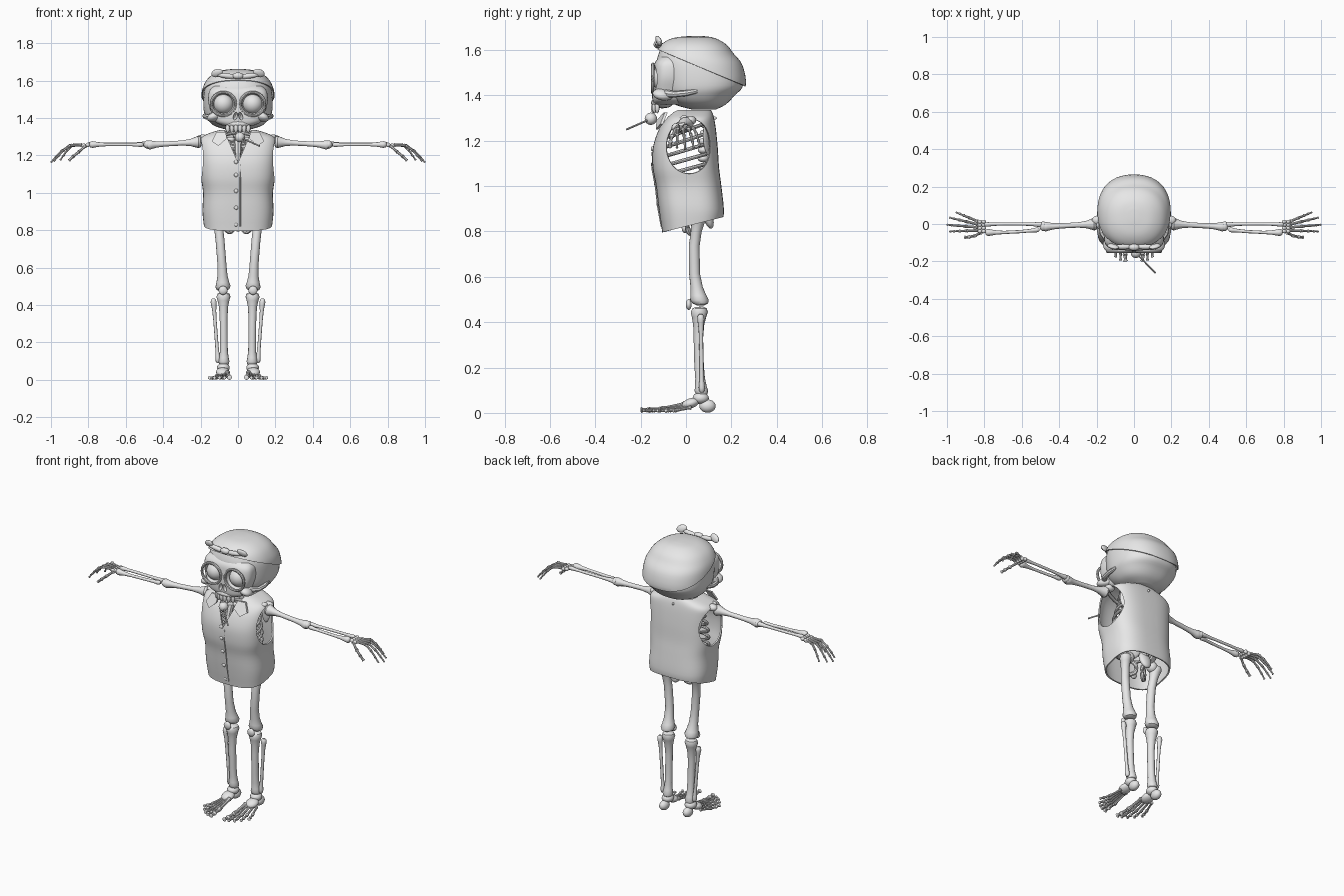
import bpy, bmesh, math
from mathutils import Vector, Matrix, Euler

default_cube = bpy.data.objects.get("Cube")
if default_cube:
    bpy.data.objects.remove(default_cube, do_unlink=True)

grey = bpy.data.materials.new("light_grey")
grey.use_nodes = True
grey.diffuse_color = (0.8, 0.8, 0.8, 1)
grey.node_tree.nodes["Principled BSDF"].inputs["Base Color"].default_value = (0.8, 0.8, 0.8, 1)
parts = []


def finish(name, bm):
    bmesh.ops.recalc_face_normals(bm, faces=bm.faces)
    mesh = bpy.data.meshes.new(name)
    bm.to_mesh(mesh)
    bm.free()
    mesh.materials.append(grey)
    obj = bpy.data.objects.new(name, mesh)
    bpy.context.collection.objects.link(obj)
    parts.append(obj)
    return obj


def loft(name, rings, capped=True, closed=False, cut=None):
    bm = bmesh.new()
    loops = [[bm.verts.new(p) for p in ring] for ring in rings]
    pairs = list(zip(loops, loops[1:]))
    if closed:
        pairs.append((loops[-1], loops[0]))
    for low, high in pairs:
        for i in range(len(low)):
            j = (i + 1) % len(low)
            bm.faces.new((low[i], low[j], high[j], high[i]))
    if capped and not closed:
        bm.faces.new(loops[0])
        bm.faces.new(loops[-1])
    if cut:
        bmesh.ops.bisect_plane(bm, geom=bm.verts[:] + bm.edges[:] + bm.faces[:],
                               plane_co=cut[0], plane_no=cut[1], clear_inner=True)
    return finish(name, bm)


def blob(name, centre, size, turn=(0, 0, 0), fine=16):
    bm = bmesh.new()
    matrix = Matrix.LocRotScale(Vector(centre), Euler(turn), Vector(size))
    bmesh.ops.create_uvsphere(bm, u_segments=fine, v_segments=fine // 2 + 2, radius=1, matrix=matrix)
    return finish(name, bm)


def tube(name, points, radii, sides=8, axis=None, closed=False):
    points = [Vector(p) for p in points]
    rings = []
    for i, p in enumerate(points):
        after = points[(i + 1) % len(points)] if closed else points[min(i + 1, len(points) - 1)]
        before = points[i - 1] if closed else points[max(i - 1, 0)]
        turn = (axis or after - before).to_track_quat('Z', 'Y')
        rings.append([p + turn @ Vector((math.cos(a), math.sin(a), 0)) * radii[i]
                      for a in (math.tau * k / sides for k in range(sides))])
    return loft(name, rings, closed=closed)


def bone(name, a, b, start, shaft, end, bend=(0, 0, 0), sides=10):
    # Knobbed long bone: swollen at both ends, slim in the middle
    a, b, bend = Vector(a), Vector(b), Vector(bend)
    shape = [(0, start * .45), (.02, start * .85), (.06, start), (.11, start * .85),
             (.2, (shaft + start) / 2.4), (.35, shaft), (.65, shaft), (.8, (shaft + end) / 2.4),
             (.89, end * .85), (.94, end), (.98, end * .85), (1, end * .45)]
    path = [a.lerp(b, t) + bend * math.sin(math.pi * t) for t, r in shape]
    return tube(name, path, [r for t, r in shape], sides, b - a)


def smooth_rows(rows, steps=4):
    # Catmull-Rom between profile rows
    v = [Vector(r) for r in rows]
    v = [v[0]] + v + [v[-1]]
    out = []
    for a, b, c, d in zip(v, v[1:], v[2:], v[3:]):
        for k in range(steps):
            t = k / steps
            out.append(b + (c - a) * t / 2 + (2 * a - 5 * b + 4 * c - d) * t * t / 2
                       + (3 * b - a - 3 * c + d) * t ** 3 / 2)
    return out + [v[-1]]


def ovals(rows, power, grow=0, count=56):
    # Each row: height, half width, front y, back y
    rings = []
    for z, rx, front, back in smooth_rows(rows):
        ring = []
        for k in range(count):
            c, s = math.cos(math.tau * k / count), math.sin(math.tau * k / count)
            x = math.copysign(abs(c) ** (2 / power), c) * (rx + grow)
            y = (front + back) / 2 + math.copysign(abs(s) ** (2 / power), s) * ((back - front) / 2 + grow)
            ring.append(Vector((x, y, z)))
        rings.append(ring)
    return rings


def apply_modifier(obj, kind, **settings):
    mod = obj.modifiers.new(kind.title(), kind)
    for key, value in settings.items():
        setattr(mod, key, value)
    bpy.context.view_layer.objects.active = obj
    bpy.ops.object.modifier_apply(modifier=mod.name)


def carve(targets, cutter):
    for obj in targets:
        apply_modifier(obj, 'BOOLEAN', operation='DIFFERENCE', solver='EXACT', object=cutter)
    parts.remove(cutter)
    bpy.data.objects.remove(cutter, do_unlink=True)


SIDES = ((1, "left"), (-1, "right"))

# Skull and face
skull_rows = [(1.337, .06, .03, .13), (1.36, .13, -.05, .175), (1.4, .168, -.1, .215),
              (1.445, .184, -.12, .252), (1.53, .183, -.13, .238), (1.58, .168, -.122, .2),
              (1.62, .137, -.1, .168), (1.647, .085, -.05, .12), (1.656, .02, .02, .07)]
skull = loft("skull", ovals(skull_rows, 2.3))
face = loft("face", ovals([(1.36, .085, -.14, .0), (1.38, .125, -.148, .0), (1.42, .14, -.15, .0),
                           (1.48, .158, -.147, .0), (1.54, .155, -.14, .0), (1.57, .13, -.115, .0)], 3))
for s, side in SIDES:
    carve([skull, face], blob("socket_cutter", (s * .078, -.16, 1.475), (.063, .075, .06), fine=32))
    carve([face], blob("nostril_cutter", (s * .014, -.155, 1.41), (.011, .03, .022), (0, s * -.3, 0)))
    blob(side + "_eyeball", (s * .078, -.1, 1.475), (.054, .054, .054), fine=32)
    rim = [(s * .078 + .065 * math.cos(a), -.146, 1.475 + .062 * math.sin(a))
           for a in (math.tau * k / 32 for k in range(32))]
    tube(side + "_eye_rim", rim, [.008] * 32, closed=True)
    blob(side + "_cheekbone", (s * .125, -.1, 1.405), (.04, .05, .025), (0, s * .4, s * .5))
    tube(side + "_cheek_arch", [(s * .13, -.1, 1.41), (s * .17, -.05, 1.405), (s * .178, 0, 1.41),
                                (s * .17, .05, 1.42)], [.018, .014, .013, .01])
blob("upper_jaw", (0, -.105, 1.368), (.075, .05, .025))
for k in range(6):
    x = (k - 2.5) * .022
    blob("upper_tooth", (x, -.145 + x * x * 6, 1.346), (.0115, .01, .025))

# Headscarf with a front knot
plane = (Vector((0, -.12, 1.6)), Vector((0, .16, .38)))
scarf = loft("headscarf", ovals(skull_rows, 2.3, .006), cut=plane)
apply_modifier(scarf, 'SOLIDIFY', thickness=.006, offset=1)
blob("scarf_knot", (0, -.125, 1.625), (.03, .018, .018))
for s, side in SIDES:
    blob(side + "_scarf_wing", (s * .06, -.122, 1.625), (.055, .014, .014), (0, s * -.12, 0))
    blob(side + "_scarf_end", (s * .112, -.12, 1.64), (.033, .012, .022), (.4, s * .35, s * .3))

# Lollipop
blob("lollipop", (.01, -.155, 1.297), (.027, .027, .027), fine=24)
tube("lollipop_stick", [(.01, -.155, 1.297), (.115, -.262, 1.25)], [.0045, .0045])

# Waistcoat shell with armholes and a V neck
rings = ovals([(.83, .183, -.105, .165), (.9, .19, -.12, .167), (1.0, .187, -.132, .156),
               (1.08, .198, -.147, .146), (1.17, .203, -.146, .14), (1.25, .207, -.12, .132),
               (1.295, .198, -.09, .125), (1.32, .15, -.065, .118), (1.335, .1, -.05, .11)], 2.9)
for i in range(4):
    for p in rings[i]:
        p.z += (p.y - .03) * .25 * (1 - i / 4)
vest = loft("waistcoat", rings, capped=False)
apply_modifier(vest, 'SOLIDIFY', thickness=.008, offset=-1)
for s, side in SIDES:
    carve([vest], blob("armhole_cutter", (s * .225, .015, 1.175), (.12, .108, .125), fine=40))
carve([vest], loft("neck_cutter", [[(-.085, y, 1.36), (.085, y, 1.36), (0, y, 1.16)] for y in (-.3, .0)]))
tube("placket_edge", [(.012, -.149, 1.15), (.012, -.15, 1.08), (.012, -.135, 1.0),
                      (.012, -.123, .9), (.012, -.108, .82)], [.003] * 5)
for z, y in ((1.165, -.148), (1.095, -.148), (1.01, -.134), (.92, -.123), (.83, -.106)):
    blob("button", (-.01, y, z), (.011, .007, .011))
for s, side in SIDES:
    flap = [(.065, -.09, 1.325), (.115, -.085, 1.325), (.14, -.105, 1.275), (.105, -.125, 1.25), (.06, -.122, 1.29)]
    loft(side + "_collar_flap", [[(s * x, y + d, z) for x, y, z in flap] for d in (-.008, .004)])

# Rib cage, spine and breastbone
for k in range(8):
    z = 1.29 - k * .043
    w = .085 + .055 * math.sin(min(k, 5) / 5 * math.pi / 2)
    arc = [math.radians(-75 + 330 * j / 28 - 90 + 90) for j in range(29)]
    hoop = [(w * math.cos(a), .005 + (w * .78) * math.sin(a), z + .03 * math.sin(a))
            for a in (math.tau * j / 32 for j in range(32))]
    tube("rib_pair", hoop, [.0085] * 32, closed=True)
tube("breastbone", [(0, -.07, 1.28), (0, -.1, 1.2), (0, -.11, 1.08), (0, -.1, 1.04)], [.022, .016, .014, .006],
     axis=Vector((0, 0, 1)))
for k in range(12):
    blob("vertebra", (0, .095 - .02 * math.sin(k / 3.5), .9 + k * .037), (.026, .024, .017))
    blob("vertebra_spine", (0, .12 - .02 * math.sin(k / 3.5), .893 + k * .037), (.006, .016, .008))

# Pelvis
blob("sacrum", (0, .095, .87), (.04, .022, .06), (.3, 0, 0))
blob("pubic_joint", (0, -.005, .815), (.022, .014, .022))

for s, side in SIDES:
    blob(side + "_hip_blade", (s * .085, .06, .92), (.016, .07, .06), (0, s * .5, s * .5))
    ring = [(s * (.045 + .025 * math.cos(a)), .025 - .02 * math.cos(a), .83 + .04 * math.sin(a))
            for a in (math.tau * k / 20 for k in range(20))]
    tube(side + "_hip_ring", ring, [.012] * 20, closed=True)
    blob(side + "_hip_socket", (s * .085, .055, .87), (.032, .032, .032))

    # Shoulder
    bone(side + "_collarbone", (s * .02, -.075, 1.285), (s * .2, 0, 1.3), .013, .009, .014, (0, -.02, 0))
    blob(side + "_shoulder_blade", (s * .12, .1, 1.21), (.05, .01, .08), (0, s * .2, s * -.5))
    blob(side + "_shoulder_tip", (s * .195, .02, 1.29), (.03, .025, .02))

    # Arm
    bone(side + "_upper_arm", (s * .195, 0, 1.272), (s * .49, -.015, 1.255), .034, .014, .026)
    blob(side + "_elbow", (s * .485, -.012, 1.258), (.02, .026, .022))
    bone(side + "_ulna", (s * .48, -.004, 1.26), (s * .8, -.003, 1.262), .015, .0085, .012, (0, .004, 0))
    bone(side + "_radius", (s * .505, -.03, 1.257), (s * .795, -.045, 1.258), .013, .0085, .019, (0, -.006, 0))

    # Hand
    for row in range(2):
        for k in range(4):
            blob(side + "_wrist_bone", (s * (.803 + row * .021), .012 - k * .017, 1.256 - row * .004),
                 (.013, .011, .012), fine=10)
    for k, (tip, reach) in enumerate(((.062, .95), (.034, .985), (-.004, 1.0), (-.04, .985))):
        base = Vector((.835, .014 - k * .016, 1.255))
        end = Vector((reach, tip, 1.162 + abs(k - 2) * .006))
        steps = [base.lerp(end, t) + Vector((0, 0, .034 * math.sin(math.pi * t ** .9))) for t in (0, .4, .65, .85, 1)]
        for j, (a, b) in enumerate(zip(steps, steps[1:])):
            thick = .0105 - j * .0012
            bone(side + "_finger_bone", (s * a.x, a.y, a.z), (s * b.x, b.y, b.z), thick, thick * .65, thick * .9, sides=8)
    thumb = [(.815, -.045, 1.25), (.85, -.062, 1.22), (.88, -.069, 1.195), (.905, -.071, 1.172)]
    for a, b in zip(thumb, thumb[1:]):
        bone(side + "_thumb_bone", (s * a[0], *a[1:]), (s * b[0], *b[1:]), .0105, .007, .0095, sides=8)

    # Leg
    bone(side + "_thigh_bone", (s * .112, .062, .88), (s * .08, .065, .475), .034, .024, .041, (s * -.006, -.03, 0), 14)
    blob(side + "_kneecap", (s * .08, .012, .478), (.024, .013, .024))
    bone(side + "_shin_bone", (s * .078, .06, .468), (s * .075, .07, .075), .038, .021, .03, (0, -.01, 0), 14)
    bone(side + "_calf_bone", (s * .132, .065, .435), (s * .106, .07, .09), .016, .009, .014)

    # Foot
    blob(side + "_ankle", (s * .078, .065, .065), (.034, .036, .026))
    blob(side + "_heel", (s * .08, .095, .03), (.026, .036, .029))
    blob(side + "_instep", (s * .082, .02, .042), (.036, .04, .022), (.3, 0, 0))
    for k in range(5):
        base = Vector((.056 + k * .014, .0 + k * .006, .04 - k * .004))
        end = Vector((.045 + k * .027, -.2 + k * k * .0055, .011))
        thick = .0135 if k == 0 else .0095
        steps = [base.lerp(end, t) - Vector((0, 0, .008 * math.sin(math.pi * t))) for t in (0, .55, .82, 1)]
        for a, b in zip(steps, steps[1:]):
            a.z, b.z = max(a.z, thick), max(b.z, thick)
            bone(side + "_toe_bone", (s * a.x, a.y, a.z), (s * b.x, b.y, b.z), thick, thick * .65, thick, sides=8)

# Smooth shading with crisp edges
bpy.ops.object.select_all(action='DESELECT')
for obj in parts:
    obj.select_set(True)
bpy.context.view_layer.objects.active = vest
bpy.ops.object.shade_smooth_by_angle(angle=math.radians(40))
